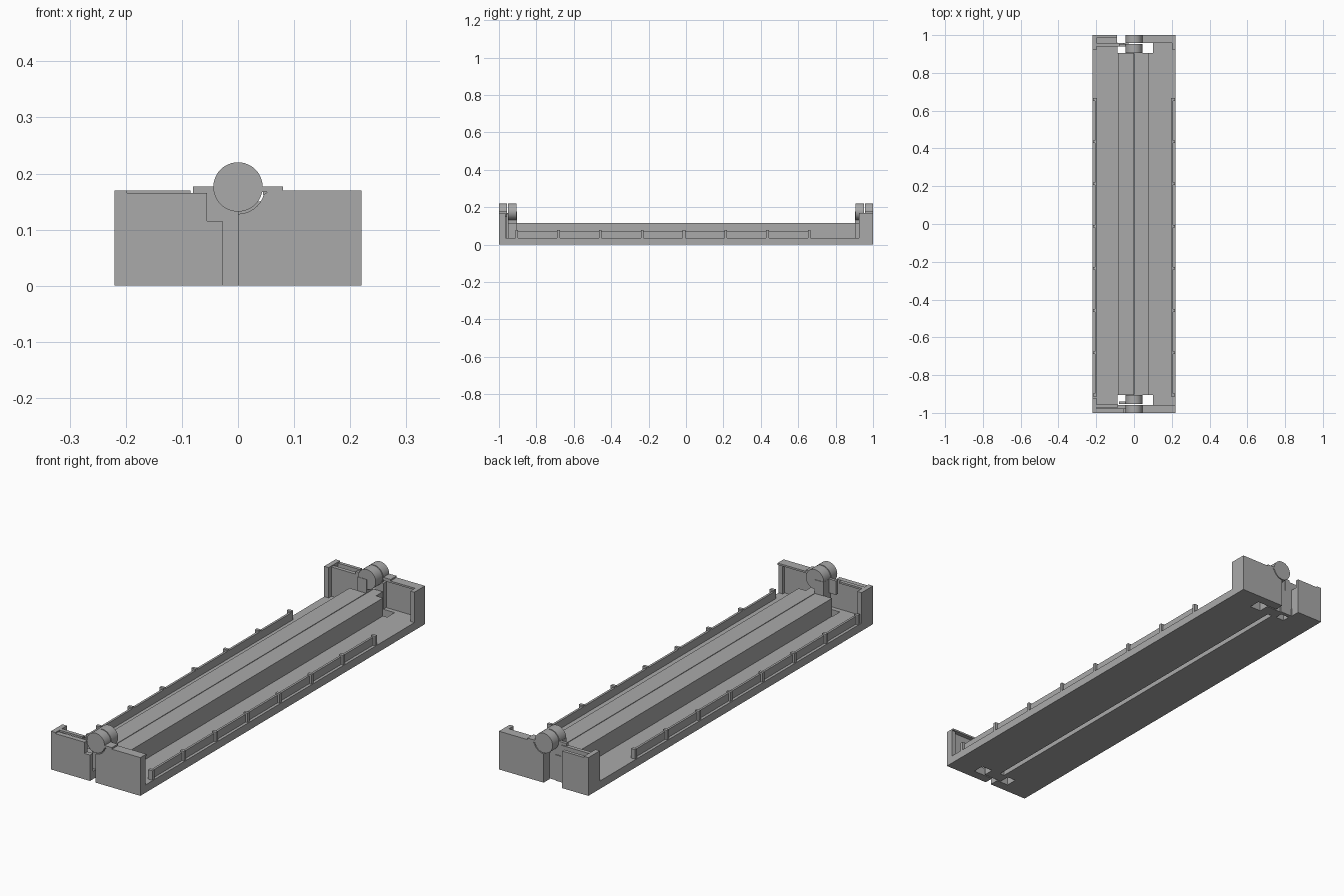
import bpy, bmesh, math
from mathutils import Matrix

if "Cube" in bpy.data.objects:
    bpy.data.objects.remove(bpy.data.objects["Cube"])

grey = bpy.data.materials.new("plain grey")
grey.diffuse_color = (0.40, 0.40, 0.40, 1)
grey.use_nodes = True
grey.node_tree.nodes["Principled BSDF"].inputs["Base Color"].default_value = grey.diffuse_color


def finish(name, bm):
    bmesh.ops.recalc_face_normals(bm, faces=bm.faces)
    me = bpy.data.meshes.new(name)
    bm.to_mesh(me)
    bm.free()
    ob = bpy.data.objects.new(name, me)
    me.materials.append(grey)
    bpy.context.collection.objects.link(ob)
    return ob


def box(name, x0, x1, y0, y1, z0, z1):
    bm = bmesh.new()
    m = Matrix.Translation(((x0 + x1) / 2, (y0 + y1) / 2, (z0 + z1) / 2))
    m = m @ Matrix.Diagonal((x1 - x0, abs(y1 - y0), z1 - z0, 1))
    bmesh.ops.create_cube(bm, size=1, matrix=m)
    return finish(name, bm)


def prism(name, pts, y0, y1):
    """Extrude an x-z outline along y."""
    bm = bmesh.new()
    f = bm.faces.new([bm.verts.new((x, y0, z)) for x, z in pts])
    r = bmesh.ops.extrude_face_region(bm, geom=[f])
    vs = [v for v in r["geom"] if isinstance(v, bmesh.types.BMVert)]
    bmesh.ops.translate(bm, verts=vs, vec=(0, y1 - y0, 0))
    return finish(name, bm)


def knuckle(name, y0, y1):
    pts = [(0.044 * math.cos(a), 0.176 + 0.044 * math.sin(a))
           for a in (i * math.tau / 48 for i in range(48))]
    ob = prism(name, pts, y0, y1)
    bpy.ops.object.select_all(action='DESELECT')
    ob.select_set(True)
    bpy.context.view_layer.objects.active = ob
    bpy.ops.object.shade_smooth_by_angle()


# Long tray halves: floor plus raised centre, groove below, slit above
L = 0.905
prism("left_tray", [(-.22, 0), (-.022, 0), (-.022, .06), (-.003, .06),
                    (-.003, .115), (-.085, .115), (-.085, .035), (-.22, .035)], -L, L)
prism("right_tray", [(.22, 0), (0, 0), (0, .115), (.08, .115),
                     (.08, .035), (.22, .035)], -L, L)
box("slit_floor", -.004, .001, -L, L, .095, .105)

# Low rails with small posts along both long edges
for s, side in ((-1, "left"), (1, "right")):
    xs = sorted((s * .197, s * .207))
    box(side + "_rail", *xs, -.91, .66, .035, .07)
    xs = sorted((s * .197, s * .217))
    for i in range(8):
        y = -.905 + i * .2235
        box(side + "_rail_post", *xs, y - .007, y + .007, .035, .077)

# End walls and hinges
for e, end in ((-1, "front"), (1, "back")):
    # Floor pieces around the hinge openings
    box(end + "_left_floor", -.22, -.087, e * L, e * .96, 0, .035)
    box(end + "_right_floor", .10, .22, e * L, e * .96, 0, .035)

    # Right wall with the outer knuckle
    arc = [(.048 * math.cos(a), .176 + .048 * math.sin(a))
           for a in (-math.pi / 2 + i * math.pi / 20 for i in range(9))]
    prism(end + "_right_wall", [(0, 0), (.22, 0), (.22, .17), (.055, .17)]
          + arc[::-1], e * .978, e)
    box(end + "_right_wall_foot", 0, .22, e * .958, e * .978, 0, .035)
    box(end + "_right_lip", .045, .22, e * .958, e * .98, .162, .17)
    box(end + "_right_tab", .03, .08, e * .958, e, .167, .177)
    box(end + "_right_arm", 0, .045, e * .958, e * .98, .035, .15)
    box(end + "_right_flange", .2, .22, e * (.965 if e < 0 else .925), e, 0, .17)
    knuckle(end + "_outer_knuckle", e * .957, e)

    # Left wall, notched near the hinge, with a slot along its top
    wall = [(-.22, 0), (-.028, 0), (-.028, .115), (-.055, .115), (-.055, .165), (-.22, .165)]
    if e < 0:
        prism(end + "_left_wall", wall, -1, -.978)
        box(end + "_left_lip", -.22, -.085, -.972, -.955, .162, .17)
        box(end + "_left_wall_foot", -.22, -.028, -.978, -.957, 0, .035)
    else:
        prism(end + "_left_wall", wall, .94, .957)
        box(end + "_left_outer_wall", -.22, -.09, .985, 1, 0, .165)
        box(end + "_left_slot_floor", -.22, -.09, .957, .985, 0, .13)
    box(end + "_left_flange", -.22, -.198, e * .92, e, 0, .17)

    # Left post carrying the inner knuckle
    box(end + "_hinge_post", -.045, 0, e * .903, e * .953, 0, .176)
    box(end + "_hinge_foot", 0, .045, e * .903, e * .953, 0, .115)
    box(end + "_left_tab", -.08, -.03, e * .94, e * .953, .115, .177)
    knuckle(end + "_inner_knuckle", e * .905, e * .953)
